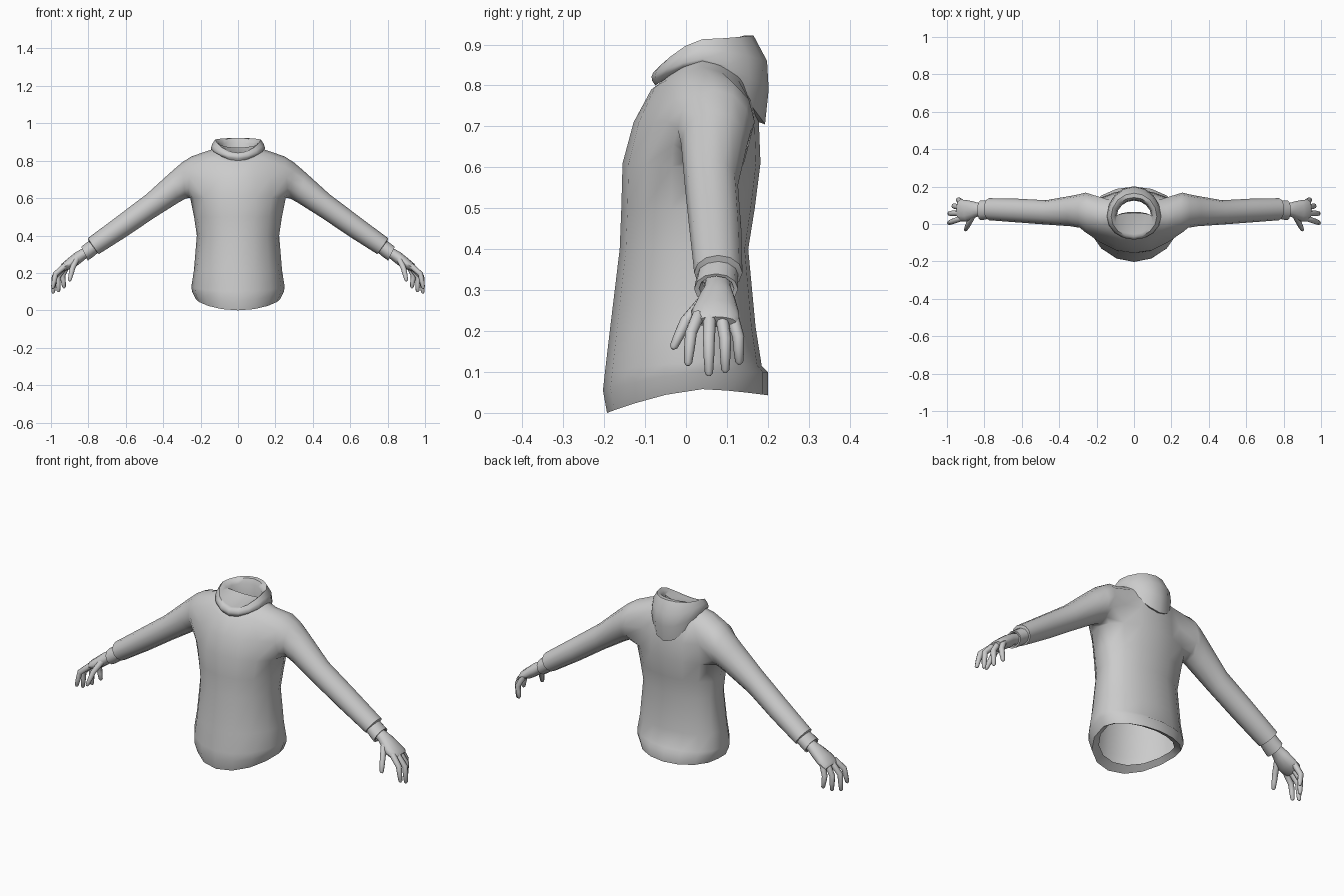
import bpy, bmesh, math
from mathutils import Vector

cloth = bpy.data.materials.new("plain grey")
cloth.diffuse_color = (0.6, 0.6, 0.6, 1)
TAU = 2 * math.pi


def finish(name, bm, angle=50):
    loose = [v for v in bm.verts if not v.link_faces]
    bmesh.ops.delete(bm, geom=loose, context='VERTS')
    bmesh.ops.recalc_face_normals(bm, faces=bm.faces)
    me = bpy.data.meshes.new(name)
    bm.to_mesh(me)
    bm.free()
    ob = bpy.data.objects.new(name, me)
    bpy.context.collection.objects.link(ob)
    me.materials.append(cloth)
    bpy.ops.object.select_all(action='DESELECT')
    ob.select_set(True)
    bpy.context.view_layer.objects.active = ob
    bpy.ops.object.shade_smooth_by_angle(angle=math.radians(angle))
    return ob


def body_ring(bm, w, yf, yb, zf, zs, zb, n=16, mid=0.04):
    """Ring around the body, index 0 in front; height differs at front, side, back."""
    ring = []
    for i in range(n):
        s, c = math.sin(TAU * i / n), math.cos(TAU * i / n)
        y = mid + (yf - mid) * c if c > 0 else mid + (yb - mid) * -c
        z = zs + ((zf if c > 0 else zb) - zs) * abs(c) ** 1.5
        ring.append(bm.verts.new((w * s, y, z)))
    return ring


def limb_ring(bm, side, top, bot, y0, y1, n=12):
    """Ring across a limb, from its upper point to its lower point in x and z."""
    ring = []
    for i in range(n):
        c, s = math.cos(TAU * i / n), math.sin(TAU * i / n)
        x = (top[0] + bot[0]) / 2 + (top[0] - bot[0]) / 2 * c
        z = (top[1] + bot[1]) / 2 + (top[1] - bot[1]) / 2 * c
        y = (y0 + y1) / 2 + (y1 - y0) / 2 * s
        ring.append(bm.verts.new((side * x, y, z)))
    return ring


def join(bm, a, b, skip=()):
    n = len(a)
    for i in range(n):
        if i not in skip:
            j = (i + 1) % n
            bm.faces.new((a[i], a[j], b[j], b[i]))


def loft(bm, rings):
    for a, b in zip(rings, rings[1:]):
        join(bm, a, b)


# Sweater: torso with open hem, armholes and sleeves in one mesh
bm = bmesh.new()
torso = [body_ring(bm, *r) for r in (
    (0.195, -0.155, 0.16, 0.03, 0.075, 0.065),  # inner hem edge
    (0.225, -0.193, 0.20, 0.00, 0.058, 0.043),
    (0.245, -0.203, 0.20, 0.055, 0.10, 0.10),
    (0.25, -0.198, 0.185, 0.10, 0.125, 0.115),
    (0.236, -0.185, 0.17, 0.21, 0.21, 0.21),
    (0.220, -0.162, 0.152, 0.40, 0.40, 0.40),
    (0.235, -0.158, 0.168, 0.50, 0.50, 0.50),
    (0.255, -0.155, 0.182, 0.61, 0.60, 0.61),
    (0.245, -0.128, 0.178, 0.71, 0.71, 0.71),
    (0.185, -0.085, 0.165, 0.79, 0.845, 0.79),
    (0.125, -0.07, 0.15, 0.80, 0.865, 0.83))]
arm_columns = {2, 3, 4, 5, 10, 11, 12, 13}
for k, (a, b) in enumerate(zip(torso, torso[1:])):
    join(bm, a, b, arm_columns if k in (7, 8) else ())
low, middle, high = torso[7:10]
sleeve = (
    ((0.250, 0.822), (0.268, 0.60), -0.045, 0.168),
    ((0.300, 0.790), (0.280, 0.597), -0.020, 0.160),
    ((0.360, 0.738), (0.320, 0.575), -0.012, 0.150),
    ((0.490, 0.620), (0.450, 0.493), -0.003, 0.127),
    ((0.640, 0.507), (0.595, 0.395), 0.008, 0.135),
    ((0.803, 0.385), (0.745, 0.300), 0.020, 0.138),
    ((0.798, 0.370), (0.752, 0.308), 0.032, 0.125))
for side in (1, -1):
    m = lambda i: i if side > 0 else 16 - i
    hole = ([high[m(i)] for i in (4, 5, 6)] + [middle[m(6)]] +
            [low[m(i)] for i in (6, 5, 4, 3, 2)] + [middle[m(2)]] +
            [high[m(i)] for i in (2, 3)])
    loft(bm, [hole] + [limb_ring(bm, side, *s) for s in sleeve])
finish("sweater", bm)

# Folded hood lying around the neck, with a front panel inside the opening
bm = bmesh.new()
loft(bm, [body_ring(bm, *r) for r in (
    (0.120, -0.075, 0.165, 0.800, 0.850, 0.715),
    (0.138, -0.083, 0.193, 0.812, 0.856, 0.705),
    (0.145, -0.084, 0.202, 0.822, 0.865, 0.79),
    (0.138, -0.080, 0.198, 0.832, 0.890, 0.86),
    (0.122, -0.070, 0.165, 0.842, 0.913, 0.922),
    (0.108, -0.055, 0.142, 0.842, 0.900, 0.922),
    (0.098, 0.060, 0.130, 0.870, 0.885, 0.895),
    (0.092, 0.065, 0.125, 0.820, 0.820, 0.820))])
finish("hood", bm)

# Cuffs
cuff = (
    ((0.785, 0.378), (0.748, 0.308), 0.030, 0.128),
    ((0.812, 0.360), (0.776, 0.285), 0.024, 0.126),
    ((0.838, 0.340), (0.803, 0.266), 0.020, 0.127),
    ((0.834, 0.334), (0.806, 0.274), 0.032, 0.117),
    ((0.810, 0.342), (0.790, 0.295), 0.040, 0.110))
# Palm sections from wrist to knuckles
palm = (
    ((0.805, 0.340), (0.780, 0.290), 0.045, 0.110),
    ((0.842, 0.325), (0.815, 0.275), 0.043, 0.112),
    ((0.872, 0.308), (0.842, 0.252), 0.030, 0.120),
    ((0.910, 0.277), (0.880, 0.225), 0.014, 0.128),
    ((0.942, 0.250), (0.918, 0.213), 0.014, 0.130),
    ((0.950, 0.235), (0.930, 0.210), 0.022, 0.122))
# Finger paths: base, knuckle, tip
fingers = {
    "thumb": ((0.862, 0.045, 0.275), (0.885, 0.000, 0.225), (0.900, -0.030, 0.162)),
    "index_finger": ((0.925, 0.030, 0.238), (0.975, 0.012, 0.195), (0.990, 0.005, 0.122)),
    "middle_finger": ((0.930, 0.058, 0.235), (0.982, 0.056, 0.180), (0.988, 0.056, 0.097)),
    "ring_finger": ((0.925, 0.087, 0.235), (0.962, 0.096, 0.180), (0.960, 0.096, 0.105)),
    "little_finger": ((0.915, 0.113, 0.235), (0.938, 0.128, 0.185), (0.930, 0.130, 0.125))}


def finger(bm, path, side):
    """Tapered eight-sided tube along a bent path with a rounded tip."""
    p = [Vector(q) for q in path]
    d0, d1 = (p[1] - p[0]).normalized(), (p[2] - p[1]).normalized()
    stations = ((p[0], d0, 0.016), (p[1], (d0 + d1).normalized(), 0.0145),
                (p[1].lerp(p[2], 0.5), d1, 0.013), (p[2], d1, 0.010),
                (p[2] + d1 * 0.007, d1, 0.004))
    rings = []
    for pos, d, r in stations:
        u = d.cross(Vector((0, 1, 0))).normalized()
        v = d.cross(u)
        ring = []
        for i in range(8):
            a = TAU * i / 8
            q = pos + u * r * math.cos(a) + v * r * math.sin(a)
            ring.append(bm.verts.new((q.x * side, q.y, q.z)))
        rings.append(ring)
    loft(bm, rings)
    bm.faces.new(rings[-1])


for side, label in ((1, "left"), (-1, "right")):
    bm = bmesh.new()
    loft(bm, [limb_ring(bm, side, *s) for s in cuff])
    finish(label + "_cuff", bm)
    bm = bmesh.new()
    rings = [limb_ring(bm, side, *s) for s in palm]
    loft(bm, rings)
    bm.faces.new(rings[-1])
    finish(label + "_palm", bm)
    for name, path in fingers.items():
        bm = bmesh.new()
        finger(bm, path, side)
        finish(label + "_" + name, bm)
